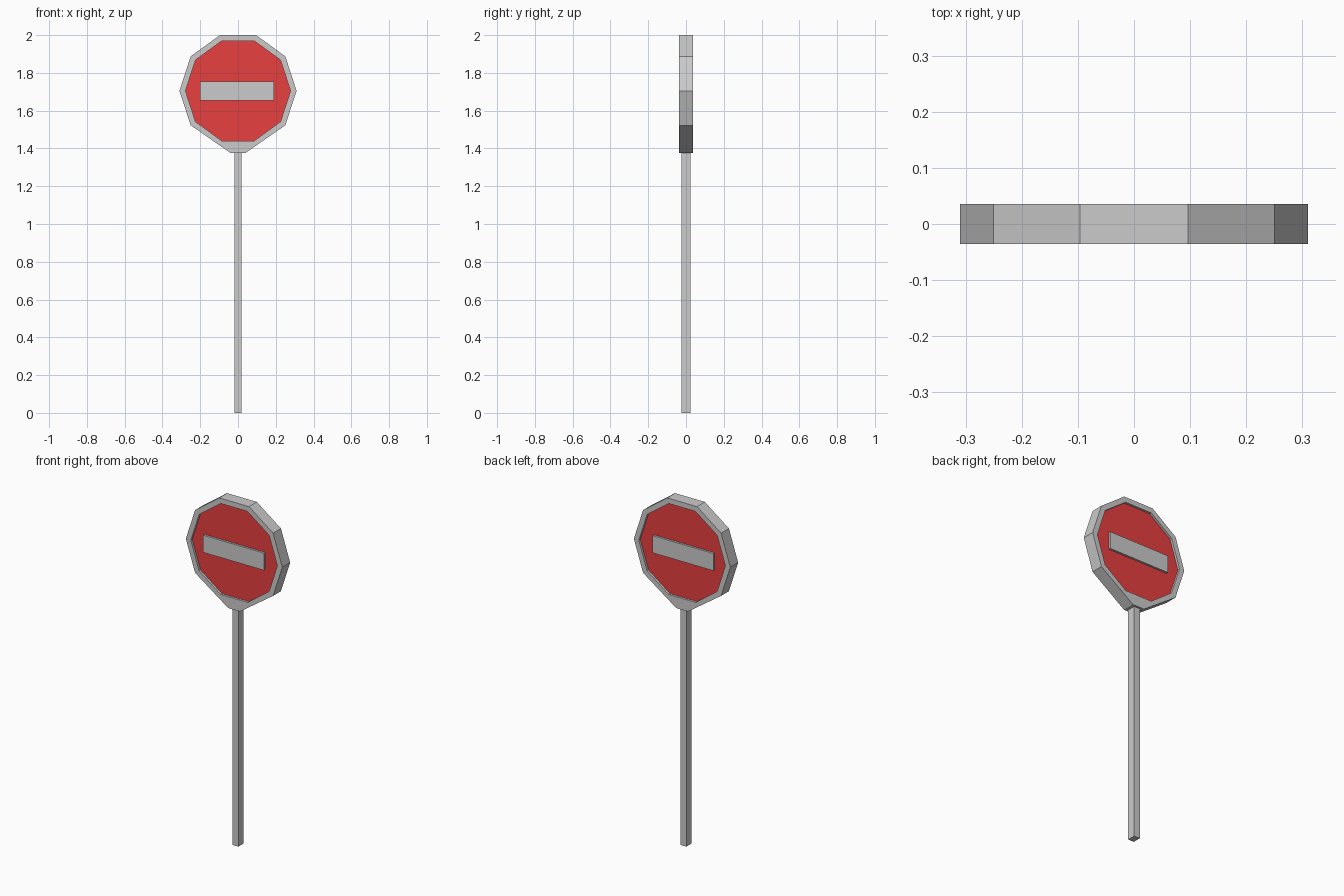
import bpy, bmesh
from math import cos, sin, pi

if "Cube" in bpy.data.objects:
    bpy.data.objects.remove(bpy.data.objects["Cube"])

CENTRE_Z = 1.705
HALF_DEPTH = 0.036
SIDES = 10


def decagon(radius):
    return [(radius * cos(2 * pi * i / SIDES), CENTRE_Z + radius * sin(2 * pi * i / SIDES))
            for i in range(SIDES)]


def finish(name, bm, mat=None):
    bmesh.ops.recalc_face_normals(bm, faces=bm.faces)
    mesh = bpy.data.meshes.new(name)
    bm.to_mesh(mesh)
    bm.free()
    obj = bpy.data.objects.new(name, mesh)
    bpy.context.collection.objects.link(obj)
    if mat:
        mesh.materials.append(mat)
    return obj


def box(name, x0, x1, y0, y1, z0, z1):
    bm = bmesh.new()
    bmesh.ops.create_cube(bm, size=1)
    for v in bm.verts:
        v.co.x = x0 if v.co.x < 0 else x1
        v.co.y = y0 if v.co.y < 0 else y1
        v.co.z = z0 if v.co.z < 0 else z1
    return finish(name, bm)


red = bpy.data.materials.new("red_paint")
red.diffuse_color = (0.8, 0.05, 0.05, 1)
red.use_nodes = True
red.node_tree.nodes["Principled BSDF"].inputs["Base Color"].default_value = red.diffuse_color

# Frame: decagonal ring whose lower corners reach down to the post
outer = decagon(0.31)
outer[7], outer[8] = (-0.038, 1.375), (0.038, 1.375)
inner = decagon(0.278)
bm = bmesh.new()
loops = [[bm.verts.new((x, y, z)) for x, z in pts]
         for pts, y in ((outer, -HALF_DEPTH), (outer, HALF_DEPTH),
                        (inner, HALF_DEPTH), (inner, -HALF_DEPTH))]
for k in range(4):
    a, b = loops[k], loops[(k + 1) % 4]
    for i in range(SIDES):
        j = (i + 1) % SIDES
        bm.faces.new((a[i], a[j], b[j], b[i]))
finish("sign_frame", bm)

# Red panel, recessed on both sides
bm = bmesh.new()
face = bm.faces.new([bm.verts.new((x, -0.023, z)) for x, z in inner])
ext = bmesh.ops.extrude_face_region(bm, geom=[face], use_keep_orig=True)
for v in ext["geom"]:
    if isinstance(v, bmesh.types.BMVert):
        v.co.y = 0.023
finish("red_panel", bm, red)

# Pale bar, showing on both faces
box("sign_bar", -0.20, 0.19, -0.035, 0.035, 1.655, 1.755)

# Post
box("post", -0.019, 0.019, -0.024, 0.024, 0, 1.38)
